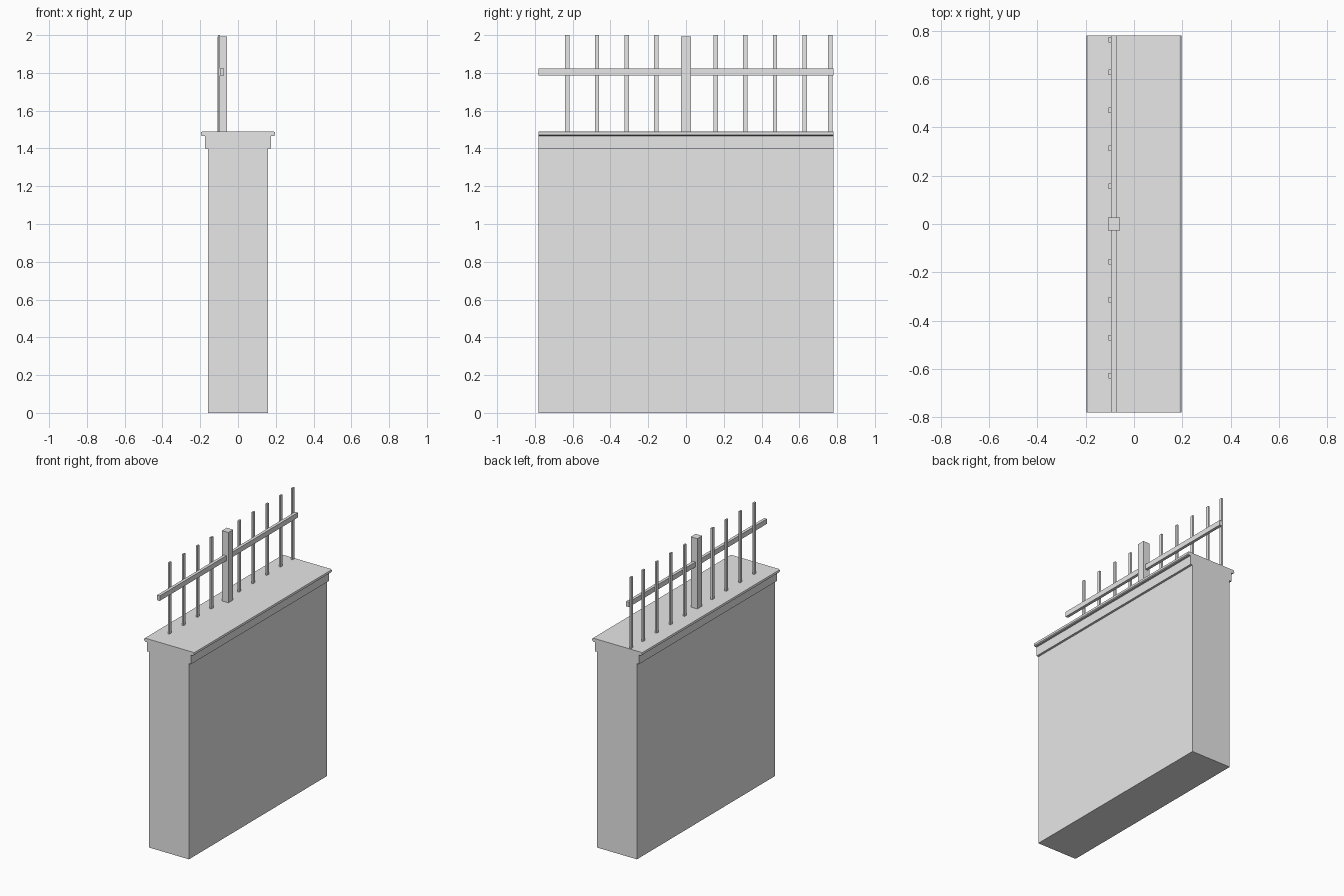
import bpy
import bmesh

cube = bpy.data.objects.get("Cube")
if cube:
    bpy.data.objects.remove(cube, do_unlink=True)

grey = bpy.data.materials.new("plain grey")
grey.use_nodes = True
grey.diffuse_color = (0.8, 0.8, 0.8, 1)
grey.node_tree.nodes["Principled BSDF"].inputs["Base Color"].default_value = (0.8, 0.8, 0.8, 1)

HALF_LENGTH = 0.78
WALL_TOP = 1.49


def finish(name, bm):
    bmesh.ops.recalc_face_normals(bm, faces=bm.faces)
    mesh = bpy.data.meshes.new(name)
    bm.to_mesh(mesh)
    bm.free()
    mesh.materials.append(grey)
    obj = bpy.data.objects.new(name, mesh)
    bpy.context.collection.objects.link(obj)
    return obj


def box(name, x, y, z):
    """Box from (low, high) ranges on each axis."""
    bm = bmesh.new()
    bmesh.ops.create_cube(bm, size=1)
    for v in bm.verts:
        for i, (low, high) in enumerate((x, y, z)):
            v.co[i] = high if v.co[i] > 0 else low
    return finish(name, bm)


# Wall with stepped, round-nosed coping: half profile mirrored, then extruded
half = [(0.158, 0), (0.158, 1.40), (0.174, 1.40), (0.174, 1.465),
        (0.188, 1.465), (0.195, 1.470), (0.197, 1.478), (0.195, 1.486), (0.188, WALL_TOP)]
outline = half + [(-x, z) for x, z in reversed(half)]
bm = bmesh.new()
end = bm.faces.new([bm.verts.new((x, -HALF_LENGTH, z)) for x, z in outline])
side = bmesh.ops.extrude_face_region(bm, geom=[end], use_keep_orig=True)
moved = [g for g in side["geom"] if isinstance(g, bmesh.types.BMVert)]
bmesh.ops.translate(bm, verts=moved, vec=(0, 2 * HALF_LENGTH, 0))
finish("wall_with_coping", bm)

# Railing: central post, horizontal rail, thin pickets
box("railing_post", (-0.108, -0.057), (-0.027, 0.027), (WALL_TOP, 1.993))
box("railing_rail", (-0.094, -0.073), (-HALF_LENGTH, HALF_LENGTH), (1.787, 1.823))
spacing = 0.157
for i in range(-4, 6):
    if i == 0:
        continue
    y = min(i * spacing, HALF_LENGTH - 0.016)
    box("railing_picket", (-0.106, -0.094), (y - 0.0115, y + 0.0115), (WALL_TOP, 2.0))
